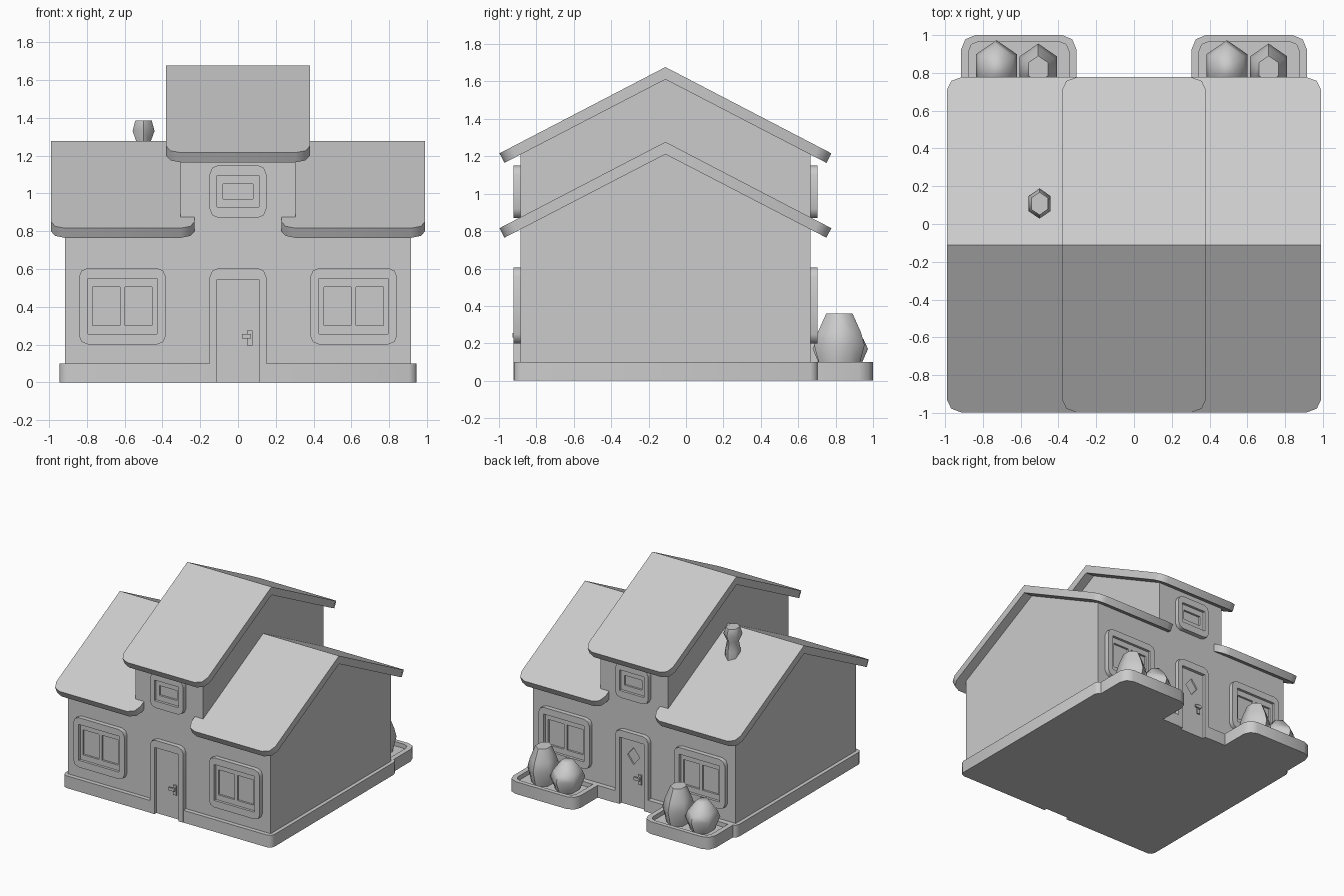
import bpy, bmesh, math
from mathutils import Matrix, Vector

if "Cube" in bpy.data.objects:
    bpy.data.objects.remove(bpy.data.objects["Cube"])

MID_Y = -0.11            # ridge line; the house is symmetric about it
HALF_D = 0.775           # half depth of the walls
SLOPE = 0.52
C = bpy.context.scene.collection

FLAT = Matrix.Identity(4)
FRONT = Matrix.Translation((0, MID_Y - HALF_D, 0)) @ Matrix.Rotation(math.pi / 2, 4, 'X')
BACK = (Matrix.Translation((0, MID_Y, 0)) @ Matrix.Rotation(math.pi, 4, 'Z')
        @ Matrix.Translation((0, -MID_Y, 0)) @ FRONT)


def finish(name, bm):
    bmesh.ops.recalc_face_normals(bm, faces=bm.faces)
    me = bpy.data.meshes.new(name)
    bm.to_mesh(me)
    bm.free()
    ob = bpy.data.objects.new(name, me)
    C.objects.link(ob)
    return ob


def rect(x0, x1, y0, y1, r=(0, 0, 0, 0)):
    """Rectangle outline; r = corner radii from lower left, anticlockwise."""
    pts = []
    corners = [(x0, y0, 1, 1, 180), (x1, y0, -1, 1, 270), (x1, y1, -1, -1, 0), (x0, y1, 1, -1, 90)]
    for (x, y, sx, sy, a), q in zip(corners, r):
        if q == 0:
            pts.append((x, y))
            continue
        for k in range(3):
            t = math.radians(a + 45 * k)
            pts.append((x + sx * q + q * math.cos(t), y + sy * q + q * math.sin(t)))
    return pts


def plate(name, loops, z0, z1, mat=FLAT):
    """Extruded outline with holes, placed by a matrix."""
    cu = bpy.data.curves.new(name, 'CURVE')
    cu.dimensions, cu.fill_mode, cu.extrude = '2D', 'BOTH', (z1 - z0) / 2
    for pts in loops:
        s = cu.splines.new('POLY')
        s.points.add(len(pts) - 1)
        for p, (x, y) in zip(s.points, pts):
            p.co = (x, y, 0, 1)
        s.use_cyclic_u = True
    tmp = bpy.data.objects.new(name + "_curve", cu)
    C.objects.link(tmp)
    dg = bpy.context.evaluated_depsgraph_get()
    me = bpy.data.meshes.new_from_object(tmp.evaluated_get(dg))
    bm = bmesh.new()
    bm.from_mesh(me)
    bpy.data.objects.remove(tmp)
    bpy.data.curves.remove(cu)
    bpy.data.meshes.remove(me)
    bmesh.ops.remove_doubles(bm, verts=bm.verts, dist=1e-5)
    bm.transform(mat @ Matrix.Translation((0, 0, (z0 + z1) / 2)))
    return finish(name, bm)


def prism(name, pts, x0, x1, bevel_eaves=0):
    """Side profile (y, z) extruded along x."""
    bm = bmesh.new()
    f = bm.faces.new([bm.verts.new((x0, y, z)) for y, z in pts])
    ext = bmesh.ops.extrude_face_region(bm, geom=[f])
    bmesh.ops.translate(bm, vec=(x1 - x0, 0, 0),
                        verts=[v for v in ext['geom'] if isinstance(v, bmesh.types.BMVert)])
    if bevel_eaves:
        edges = [e for e in bm.edges if e.calc_length() < 0.1
                 and all(abs(v.co.y - MID_Y) > 0.8 for v in e.verts)]
        bmesh.ops.bevel(bm, geom=edges, offset=bevel_eaves, segments=2, profile=0.5, affect='EDGES')
    return finish(name, bm)


def lathe6(name, x, y, rings, squash=0.84):
    """Six-sided turned shape from (radius, z) rings."""
    bm = bmesh.new()
    loops = [[bm.verts.new((x + squash * r * math.cos(a), y + r * math.sin(a), z))
              for a in (math.radians(30 + 60 * k) for k in range(6))] for r, z in rings]
    for a, b in zip(loops, loops[1:]):
        for k in range(6):
            bm.faces.new((a[k], a[k - 1], b[k - 1], b[k]))
    bm.faces.new(loops[0])
    bm.faces.new(loops[-1])
    return finish(name, bm)


def walls(name, x0, x1, ridge):
    z = ridge - SLOPE * HALF_D
    prism(name, [(MID_Y - HALF_D, 0.02), (MID_Y + HALF_D, 0.02), (MID_Y + HALF_D, z),
                 (MID_Y, ridge), (MID_Y - HALF_D, z)], x0, x1)


def roof(name, x0, x1, ridge):
    e, t = 0.887, 0.066
    low = ridge - SLOPE * e
    prism(name, [(MID_Y - e, low), (MID_Y, ridge), (MID_Y + e, low),
                 (MID_Y + e - 0.026, low - 0.051), (MID_Y, ridge - t),
                 (MID_Y - e + 0.026, low - 0.051)], x0, x1, 0.075)


# Walls and roofs
walls("centre_walls", -0.305, 0.305, 1.614)
walls("left_walls", -0.915, -0.305, 1.214)
walls("right_walls", 0.305, 0.915, 1.214)
roof("centre_roof", -0.38, 0.38, 1.677)
roof("left_roof", -0.99, -0.23, 1.277)
roof("right_roof", 0.23, 0.99, 1.277)

# Foundation with notches at both doors
half = rect(-0.945, 0.945, -0.92, 0.705, (0.04,) * 4)
base = (half[:3] + [(-0.15, -0.92), (-0.15, -0.885), (0.15, -0.885), (0.15, -0.92)]
        + half[3:9] + [(0.15, 0.705), (0.15, 0.665), (-0.15, 0.665), (-0.15, 0.705)] + half[9:])
plate("foundation", [base], 0, 0.1)


def window(name, cx, z0, z1, hw, mat, panes):
    m = 0.048 if len(panes) > 1 else 0.04
    hole = rect(cx - hw + m, cx + hw - m, z0 + 0.057, z1 - 0.055)
    plate(name + "_surround", [rect(cx - hw, cx + hw, z0, z1, (0.048,) * 4), hole], -0.005, 0.037, mat)
    glass = [rect(cx + a, cx + b, z0 + 0.1, z1 - 0.1) for a, b in panes]
    plate(name + "_sash", [hole] + glass, -0.005, 0.016, mat)


# Windows and doors on the front and back
for side, mat in (("front", FRONT), ("back", BACK)):
    for n, cx in (("left", -0.612), ("right", 0.612)):
        window(f"{side}_{n}_window", cx, 0.2, 0.605, 0.23, mat, [(-0.158, -0.013), (0.013, 0.158)])
    window(f"{side}_upper_window", 0, 0.87, 1.15, 0.15, mat, [(-0.08, 0.08)])
    plate(f"{side}_door_frame",
          [[(-0.15, 0), (-0.11, 0), (-0.11, 0.545), (0.11, 0.545), (0.11, 0)]
           + rect(-0.15, 0.15, 0, 0.605, (0, 0, 0.048, 0.048))[1:]], -0.005, 0.037, mat)
    door = [rect(-0.11, 0.11, 0, 0.545)]
    if side == "back":
        door.append([(-0.055, 0.41), (0, 0.34), (0.055, 0.41), (0, 0.48)])
    plate(f"{side}_door", door, -0.005, 0.012, mat)
    plate(f"{side}_handle_plate", [rect(0.048, 0.076, 0.195, 0.275)], 0.01, 0.022, mat)
    plate(f"{side}_handle_stem", [rect(0.05, 0.07, 0.232, 0.256)], 0.02, 0.042, mat)
    plate(f"{side}_handle_lever", [rect(0.02, 0.07, 0.232, 0.256)], 0.03, 0.042, mat)

# Back planters, each with a short and a tall bush
bushes = []
for n, cx in (("left", -0.61), ("right", 0.61)):
    hole = rect(cx - 0.265, cx + 0.265, 0.71, 0.965, (0, 0, 0.05, 0.05))
    plate(n + "_planter_rim", [rect(cx - 0.305, cx + 0.305, 0.703, 1.0, (0, 0, 0.075, 0.075)), hole], 0, 0.1)
    plate(n + "_planter_soil", [hole], 0, 0.065)
    bushes.append(lathe6(n + "_short_bush", cx - 0.118, 0.825,
                         [(0.1, 0.06), (0.148, 0.17), (0.125, 0.22), (0.055, 0.3)]))
    bushes.append(lathe6(n + "_tall_bush", cx + 0.103, 0.82,
                         [(0.1, 0.06), (0.135, 0.19), (0.115, 0.26), (0.07, 0.36)]))

# Chimney pot
bushes.append(lathe6("chimney", -0.5, 0.108,
                     [(0.065, 1.1), (0.065, 1.2), (0.05, 1.27), (0.08, 1.33), (0.06, 1.385)]))

# Shading: crisp house edges, rounded plants
for ob in C.objects:
    ob.select_set(ob not in bushes)
    bpy.context.view_layer.objects.active = ob
bpy.ops.object.shade_smooth_by_angle(angle=math.radians(48))
for ob in C.objects:
    ob.select_set(ob in bushes)
bpy.context.view_layer.objects.active = bushes[0]
bpy.ops.object.shade_smooth_by_angle(angle=math.radians(62))
